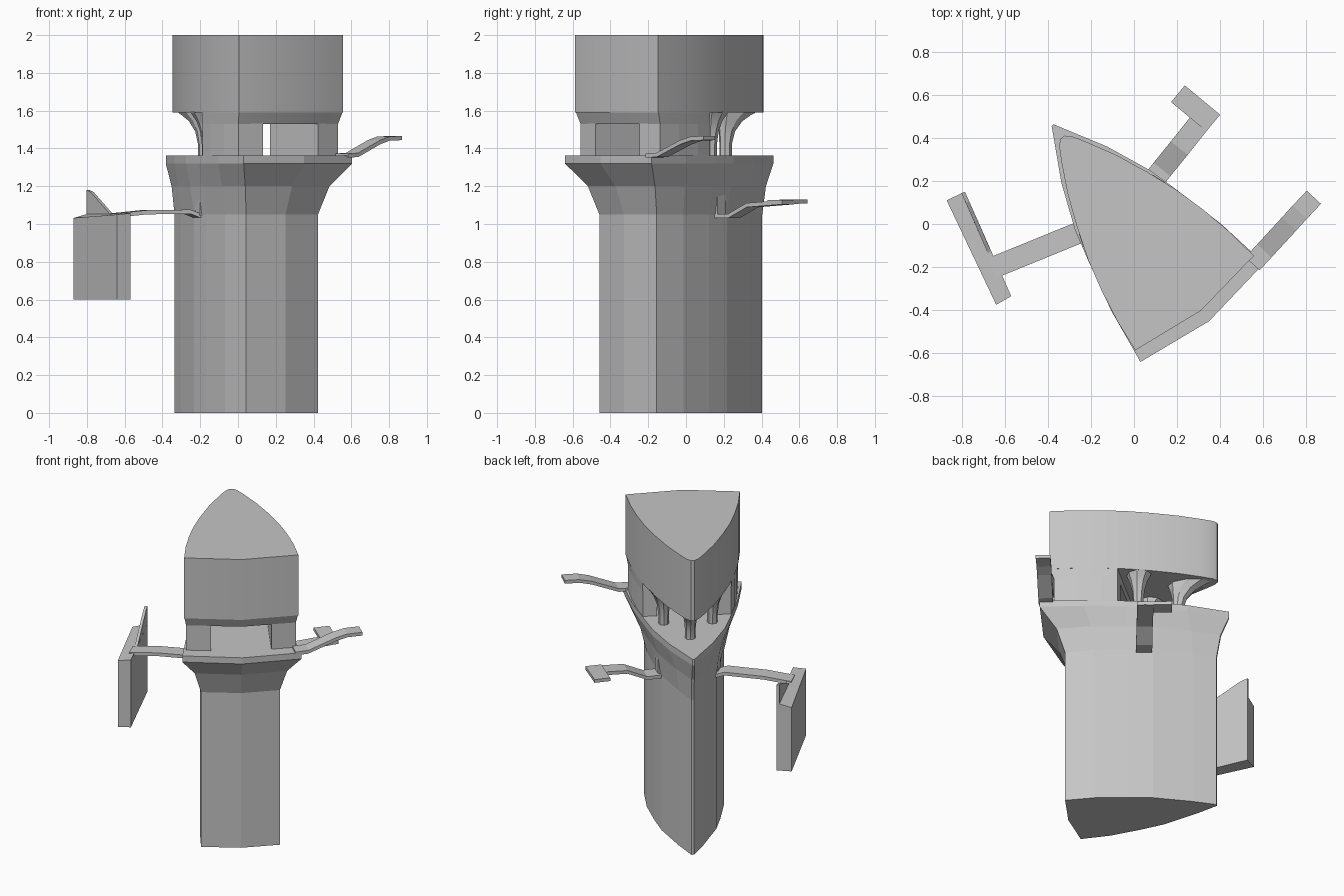
import bpy, bmesh, math
from mathutils import Vector

cube = bpy.data.objects.get("Cube")
if cube:
    bpy.data.objects.remove(cube, do_unlink=True)

grey = bpy.data.materials.new("hull_grey")
grey.use_nodes = True
tone = (0.56, 0.56, 0.56, 1)
grey.diffuse_color = tone
grey.node_tree.nodes["Principled BSDF"].inputs["Base Color"].default_value = tone

# The tower's own axes: forward (u) runs from the sharp tip to the blunt front
FWD = Vector((0.624, -0.782, 0))
SIDE = Vector((0.782, 0.624, 0))
MID = -0.009


def place(u, v, z):
    return FWD * u + SIDE * (v + MID) + Vector((0, 0, z))


def loft(name, rings, smooth=False):
    """Skin equal-length rings of points and cap both ends."""
    bm = bmesh.new()
    loops = [[bm.verts.new(p) for p in ring] for ring in rings]
    n = len(loops[0])
    for a, b in zip(loops, loops[1:]):
        for i in range(n):
            j = (i + 1) % n
            bm.faces.new((a[i], a[j], b[j], b[i]))
    bm.faces.new(loops[0])
    bm.faces.new(loops[-1])
    bmesh.ops.recalc_face_normals(bm, faces=bm.faces)
    mesh = bpy.data.meshes.new(name)
    bm.to_mesh(mesh)
    bm.free()
    mesh.materials.append(grey)
    obj = bpy.data.objects.new(name, mesh)
    bpy.context.collection.objects.link(obj)
    if smooth:
        bpy.ops.object.select_all(action='DESELECT')
        obj.select_set(True)
        bpy.context.view_layer.objects.active = obj
        bpy.ops.object.shade_smooth_by_angle(angle=math.radians(28))
    return obj


def outline(half, front, z):
    """Mirror a half outline (tip to front corner) and close it at the front."""
    right = [place(u, w, z) for u, w in half]
    left = [place(u, -w, z) for u, w in reversed(half)]
    return right + [place(front, 0, z)] + left


def ribbon(name, path, width, thick=0.022):
    """Flat strap following a path, kept level across its width."""
    pts = [Vector(p) for p in path]
    run = pts[-1] - pts[0]
    across = Vector((-run.y, run.x, 0)).normalized() * width / 2
    up = Vector((0, 0, thick / 2))
    loft(name, [[p + across + up, p - across + up, p - across - up, p + across - up]
                for p in pts])


# Shaft with flared collar and deck
shaft = [(-.517, .008), (-.38, .075), (-.15, .168), (0, .203), (.2, .238), (.385, .243)]
collar = [(-.542, .008), (-.38, .092), (-.16, .187), (0, .225), (.22, .274), (.43, .285)]
deck = [(-.594, .006), (-.36, .135), (-.15, .222), (0, .263), (.25, .325), (.519, .367)]
loft("shaft_and_deck", [outline(shaft, .414, 0), outline(shaft, .414, 1.05),
                        outline(collar, .47, 1.2), outline(deck, .57, 1.32),
                        outline(deck, .57, 1.362)])

# Upper cabin block
roof = [(-.522, .012), (-.5, .036), (-.44, .072), (-.3, .145), (-.15, .208), (0, .262),
        (.15, .302), (.3, .332), (.462, .352)]
loft("cabin_top", [outline(roof, .508, 1.59), outline(roof, .508, 2)], True)

# Front of the cabin necks in above the walk-through; the sides stay flush
under = [(.05, .275), (.15, .302), (.3, .332), (.462, .352)]
lower = [(.05, .272), (.15, .298), (.3, .324), (.437, .338)]
loft("cabin_neck", [outline(lower, .478, 1.53), outline(under, .508, 1.6)], True)

# Thick side walls either side of the walk-through
for label, s in (("left", 1), ("right", -1)):
    plan = lower + [(.456, .186), (.05, .186)]
    loft(label + "_cabin_wall", [[place(u, w * s, z) for u, w in plan] for z in (1.35, 1.535)])

# Pillars under the overhanging tip, flaring into its underside
for label, u, v, lean, reach in (("tip", -.275, 0, -.075, .14),
                                 ("left", -.055, .15, -.01, .08),
                                 ("right", -.055, -.15, -.01, .08)):
    rings = []
    for z, r, t in ((1.35, .033, 0), (1.42, .033, 0), (1.49, .04, .12), (1.545, .056, .4),
                    (1.578, .075, .75), (1.595, .085, 1)):
        ring = []
        for k in range(8):
            a = math.tau * k / 8
            ring.append(place(u + lean * t + math.cos(a) * (r + (reach - .085) * t),
                              v * (1 + .15 * t) + math.sin(a) * r * (1 - .2 * t), z))
        rings.append(ring)
    loft(label + "_pillar", rings, True)

# Front side gangway, at deck level
ribbon("deck_gangway", [(.55, -.185, 1.362), (.605, -.125, 1.366), (.72, .0, 1.433),
                        (.77, .055, 1.452), (.835, .124, 1.455)], .09)

# Rear gangway with its hooked end and bracket
ribbon("rear_gangway", [(.05, .154, 1.042), (.13, .253, 1.042), (.21, .352, 1.1),
                        (.36, .54, 1.115)], .1)
ribbon("rear_gangway_hook", [(.368, .469, 1.115), (.204, .605, 1.12)], .1)
ribbon("rear_bracket", [(.075, .17, 1.105), (.09, .188, 1.105)], .07, .12)

# Side gangway carrying the hanging panel
ribbon("side_gangway", [(-.14, .007, 1.042), (-.22, -.027, 1.045), (-.27, -.046, 1.065),
                        (-.5, -.14, 1.062), (-.66, -.205, 1.045)], .1)
ribbon("side_bracket", [(-.215, -.05, 1.105), (-.195, -.042, 1.105)], .07, .12)

# Hanging panel, its outer top corner slightly dropped
corners = [(-.87, .11, 1.032), (-.785, .15, 1.057), (-.57, -.335, 1.057), (-.64, -.375, 1.05)]
loft("hanging_panel", [[Vector((x, y, .6)) for x, y, z in corners],
                       [Vector(c) for c in corners]])

# Triangular fin standing on the panel
fin = [Vector((-.785, .15, 1.05)), Vector((-.785, .15, 1.18)), Vector((-.765, .105, 1.17)),
       Vector((-.66, -.135, 1.05))]
shift = Vector((-.016, -.007, 0))
loft("panel_fin", [fin, [p + shift for p in fin]])
